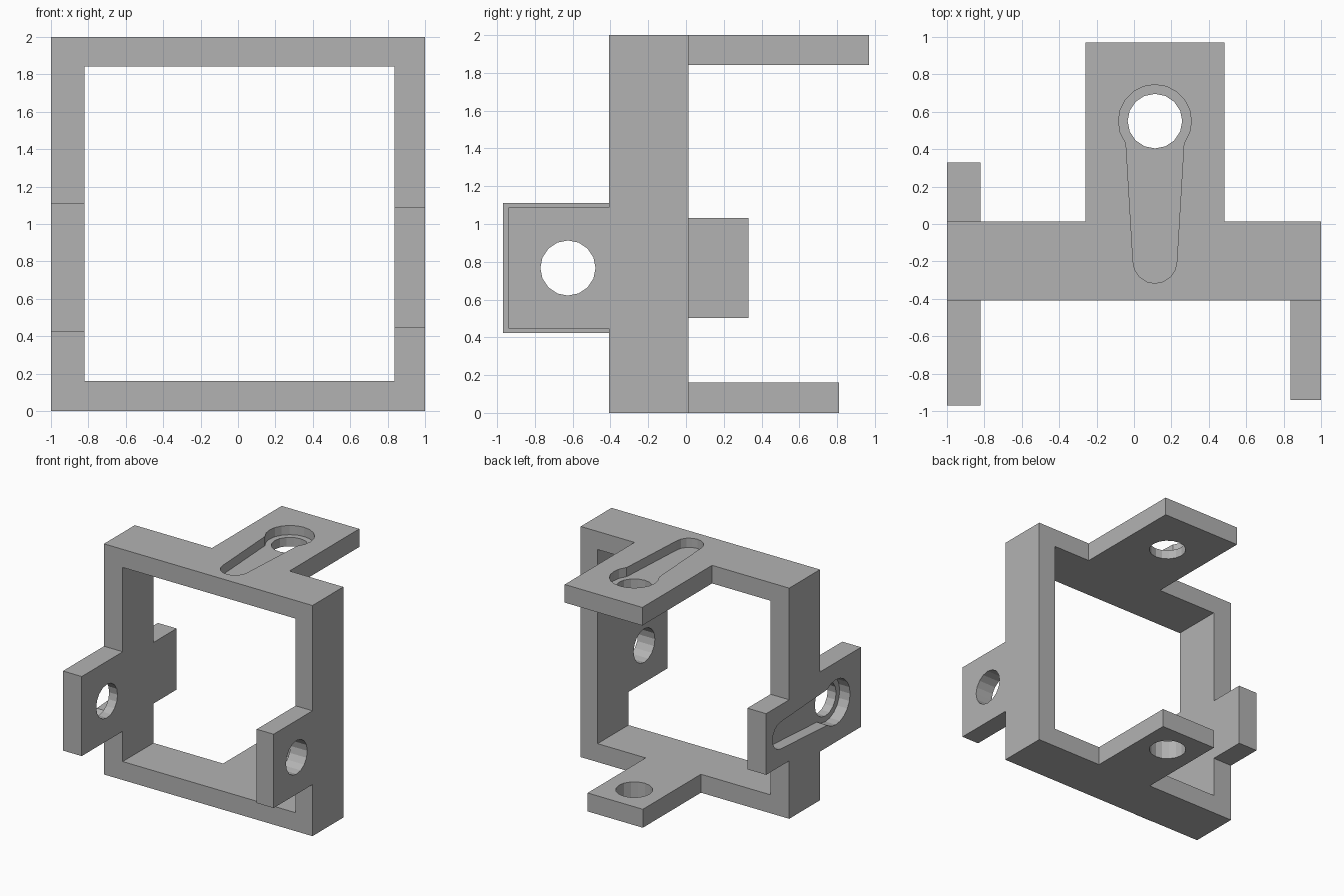
import bpy
import bmesh
from math import sin, cos, pi
from mathutils import Vector

cube = bpy.data.objects.get("Cube")
if cube:
    bpy.data.objects.remove(cube, do_unlink=True)

grey = bpy.data.materials.new("plain grey")
grey.use_nodes = True
grey.diffuse_color = (0.45, 0.45, 0.45, 1)
grey.node_tree.nodes["Principled BSDF"].inputs["Base Color"].default_value = (0.45, 0.45, 0.45, 1)


def prism(name, outline, lo, hi, axis):
    """Extrude a 2D outline along z (outline in x, y) or along x (outline in y, z)."""
    bm = bmesh.new()

    def place(a, b, c):
        return (a, b, c) if axis == "z" else (c, a, b)

    face = bm.faces.new([bm.verts.new(place(a, b, lo)) for a, b in outline])
    made = bmesh.ops.extrude_face_region(bm, geom=[face])["geom"]
    moved = [v for v in made if isinstance(v, bmesh.types.BMVert)]
    bmesh.ops.translate(bm, verts=moved, vec=place(0, 0, hi - lo))
    bmesh.ops.recalc_face_normals(bm, faces=bm.faces)
    mesh = bpy.data.meshes.new(name)
    bm.to_mesh(mesh)
    bm.free()
    mesh.materials.append(grey)
    obj = bpy.data.objects.new(name, mesh)
    bpy.context.collection.objects.link(obj)
    return obj


def rect(a0, a1, b0, b1):
    return [(a0, b0), (a1, b0), (a1, b1), (a0, b1)]


def circle(centre, radius, sides):
    return [(centre[0] + radius * cos(2 * pi * i / sides),
             centre[1] + radius * sin(2 * pi * i / sides)) for i in range(sides)]


def arm_slot(centre, way):
    """Tapered slot with a round end, running from the pocket along +/- the y axis."""
    along = Vector((0, way)) if top_like(centre) else Vector((way, 0))
    side = Vector((-along.y, along.x))
    local = [(0.08, -0.157), (0.75, -0.117)]
    local += [(0.75 + 0.117 * sin(pi * i / 8), -0.117 * cos(pi * i / 8)) for i in range(1, 8)]
    local += [(0.75, 0.117), (0.08, 0.157)]
    return [tuple(Vector(centre) + along * d + side * w) for d, w in local]


def top_like(centre):
    return centre == TOP_HOLE


def combine(target, other, operation):
    mod = target.modifiers.new(operation.lower(), "BOOLEAN")
    mod.operation = operation
    mod.solver = "EXACT"
    mod.object = other
    bpy.context.view_layer.objects.active = target
    bpy.ops.object.modifier_apply(modifier=mod.name)
    bpy.data.objects.remove(other, do_unlink=True)


FRONT, BACK = -0.408, 0.014
TOP_HOLE = (0.112, 0.55)      # x, y
SIDE_HOLE = (-0.625, 0.767)   # y, z


# Top and bottom plates, each with a tab at the back
def tee(half_width, end):
    x0, x1 = TOP_HOLE[0] - half_width, TOP_HOLE[0] + half_width
    return [(-1, FRONT), (1, FRONT), (1, BACK), (x1, BACK), (x1, end),
            (x0, end), (x0, BACK), (-1, BACK)]


bracket = prism("bracket_frame", tee(0.372, 0.97), 1.843, 2, "z")
bottom = prism("bottom_plate", tee(0.265, 0.81), 0, 0.16, "z")

# Side walls, each with a tab at the front; one also has a short tab at the back
mid = SIDE_HOLE[1]
left = prism("left_wall", [
    (FRONT, 0), (BACK, 0), (BACK, 2), (FRONT, 2), (FRONT, mid + 0.32),
    (-0.94, mid + 0.32), (-0.94, mid - 0.32), (FRONT, mid - 0.32)], 0.838, 1, "x")
right = prism("right_wall", [
    (FRONT, 0), (BACK, 0), (BACK, mid - 0.265), (0.33, mid - 0.265),
    (0.33, mid + 0.265), (BACK, mid + 0.265), (BACK, 2), (FRONT, 2),
    (FRONT, mid + 0.345), (-0.97, mid + 0.345), (-0.97, mid - 0.345),
    (FRONT, mid - 0.345)], -1, -0.82, "x")
for part in (bottom, left, right):
    combine(bracket, part, "UNION")

# Through holes, then the recessed pockets with their tapered slots
cuts = [
    (circle(TOP_HOLE, 0.146, 16), -0.5, 2.5, "z"),
    (circle(SIDE_HOLE, 0.146, 16), -1.5, 1.5, "x"),
    (circle(TOP_HOLE, 0.195, 20), 1.92, 2.2, "z"),
    (arm_slot(TOP_HOLE, -1), 1.92, 2.2, "z"),
    (circle(SIDE_HOLE, 0.195, 20), -1.2, -0.9, "x"),
    (arm_slot(SIDE_HOLE, 1), -1.2, -0.9, "x"),
]
for outline, lo, hi, axis in cuts:
    cutter = prism("cutter", outline, lo, hi, axis)
    cutter.hide_render = True
    combine(bracket, cutter, "DIFFERENCE")
